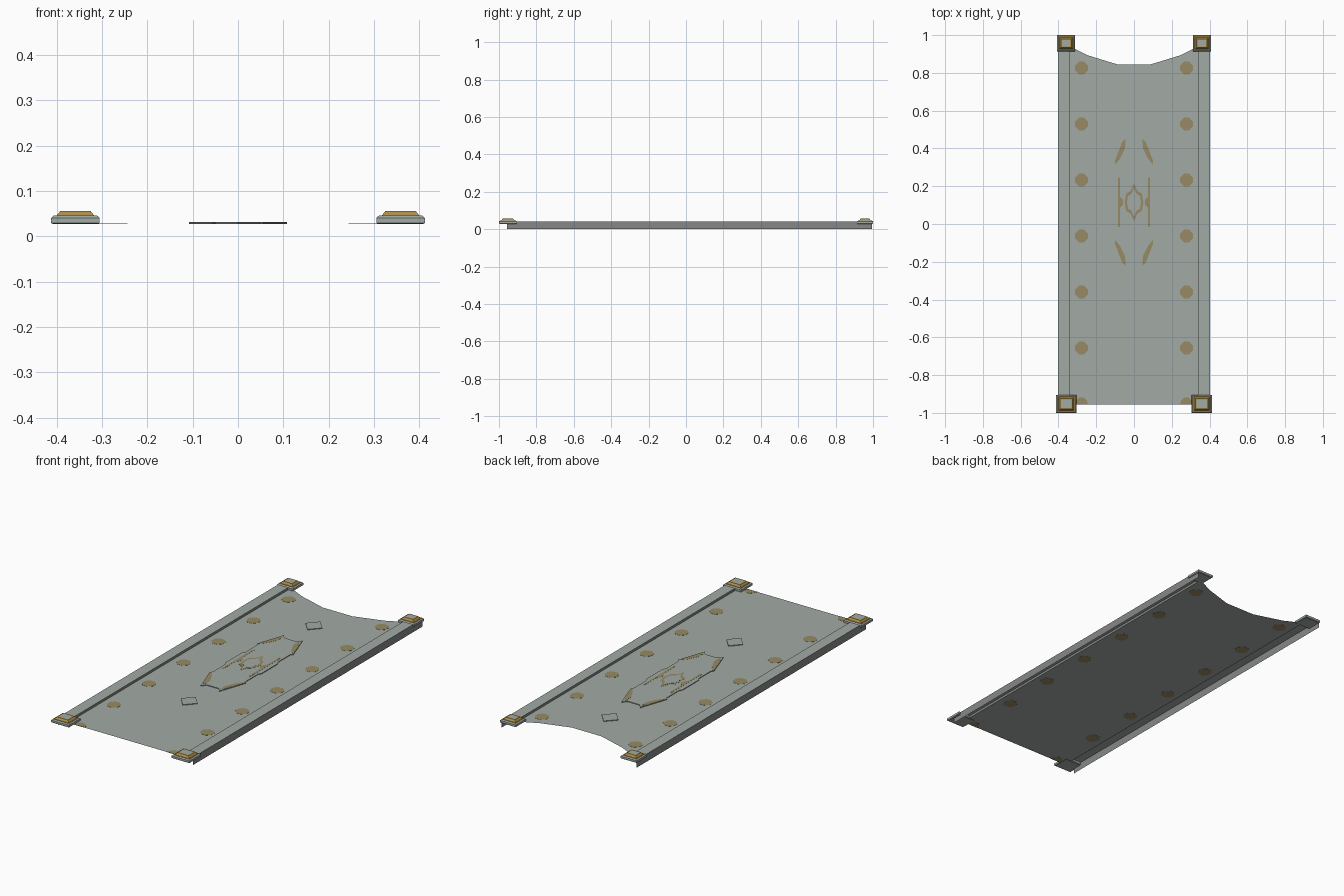
import bpy, bmesh, math

if "Cube" in bpy.data.objects:
    bpy.data.objects.remove(bpy.data.objects["Cube"])


def material(name, rgb):
    m = bpy.data.materials.new(name)
    m.diffuse_color = (*rgb, 1)
    m.use_nodes = True
    m.node_tree.nodes["Principled BSDF"].inputs["Base Color"].default_value = m.diffuse_color
    return m


GREY = material("grey green", (0.36, 0.41, 0.375))
STEEL = material("dark steel", (0.24, 0.25, 0.245))
BRONZE = material("dull bronze", (0.31, 0.255, 0.125))
GOLD = material("gold", (0.42, 0.27, 0.065))
SHEET_Z = 0.028
MID_Y = 0.115     # centre of the emblem


def finish(name, bm, mats):
    me = bpy.data.meshes.new(name)
    bm.to_mesh(me)
    bm.free()
    for m in mats:
        me.materials.append(m)
    ob = bpy.data.objects.new(name, me)
    bpy.context.collection.objects.link(ob)
    return ob


def plate(name, pts, z0, z1, mat, side=None):
    """Flat outline, extruded from z0 to z1 when they differ."""
    bm = bmesh.new()
    f = bm.faces.new([bm.verts.new((x, y, z0)) for x, y in pts])
    if z1 > z0:
        r = bmesh.ops.extrude_face_region(bm, geom=[f])
        for v in r["geom"]:
            if isinstance(v, bmesh.types.BMVert):
                v.co.z = z1
        bmesh.ops.recalc_face_normals(bm, faces=bm.faces)
        for g in bm.faces:
            g.material_index = 0 if abs(g.normal.z) > 0.5 else 1
    else:
        f.normal_update()
        if f.normal.z < 0:
            f.normal_flip()
    return finish(name, bm, [mat, side or mat])


def ring(cx, cy, r, n=8):
    return [(cx + r * math.cos(math.tau * (i + 0.5) / n),
             cy + r * math.sin(math.tau * (i + 0.5) / n)) for i in range(n)]


# main sheet with the curved cut at the back
curve = [(0.34, 0.94), (0.312, 0.926), (0.245, 0.893), (0.088, 0.845)]
half = [(0.342, -0.955), (0.342, 0.94)] + curve[1:]
plate("sheet", half + [(-x, y) for x, y in reversed(half)], SHEET_Z, SHEET_Z, GREY)

# side rails: open channel with outer wall, top and inner step
for s, side in ((-1, "left"), (1, "right")):
    bm = bmesh.new()
    prof = [(0.402, 0.0), (0.402, 0.041), (0.342, 0.041), (0.342, SHEET_Z)]
    a = [bm.verts.new((s * x, -0.957, z)) for x, z in prof]
    b = [bm.verts.new((s * x, 0.995, z)) for x, z in prof]
    for i in range(3):
        q = [a[i], b[i], b[i + 1], a[i + 1]]
        f = bm.faces.new(q if s < 0 else q[::-1])
        f.normal_update()
        f.material_index = 0 if i == 1 else 1
    # make the normals face outward and up
    if sum(f.normal.z for f in bm.faces) < 0:
        bmesh.ops.reverse_faces(bm, faces=bm.faces)
    finish(side + "_rail", bm, [GREY, STEEL])


# stepped corner caps
def corner_cap(name, cx, cy, hx, hy):
    layers = [(0.004, 0.027), (0.0, 0.030), (0.0, 0.041), (0.006, 0.046),
              (0.012, 0.046), (0.020, 0.056), (0.026, 0.056)]
    bm = bmesh.new()
    rows = []
    for inset, z in layers:
        x, y = hx - inset, hy - inset
        rows.append([bm.verts.new((cx + i * x, cy + j * y, z))
                     for i, j in ((-1, -1), (1, -1), (1, 1), (-1, 1))])
    for k in range(len(rows) - 1):
        for i in range(4):
            j = (i + 1) % 4
            f = bm.faces.new((rows[k][i], rows[k][j], rows[k + 1][j], rows[k + 1][i]))
            f.material_index = 1 if k >= 3 else 0
    bm.faces.new(rows[-1])
    bm.faces.new(rows[0][::-1])
    finish(name, bm, [GREY, GOLD])


for s, side in ((-1, "left"), (1, "right")):
    corner_cap("front_cap_" + side, s * 0.3585, -0.952, 0.0535, 0.048)
    corner_cap("back_cap_" + side, s * 0.3595, 0.957, 0.0475, 0.043)

# rows of bronze studs, seen from both sides of the sheet
for s, side in ((-1, "left"), (1, "right")):
    for i in range(6):
        plate(f"stud_{side}_{i}", ring(s * 0.278, 0.826 - 0.2965 * i, 0.036),
              SHEET_Z - 0.0008, SHEET_Z + 0.0008, BRONZE)
    pts = [(s * (0.278 + 0.034 * c), y) for c, y in
           ((-1, -0.955), (1, -0.955), (0.85, -0.935), (0.35, -0.918),
            (-0.35, -0.918), (-0.85, -0.935))]
    plate("half_stud_" + side, pts, SHEET_Z - 0.0008, SHEET_Z + 0.0008, BRONZE)

# raised central emblem plate
quarter = [(0.108, 0.07), (0.098, 0.085), (0.098, 0.19), (0.108, 0.2),
           (0.055, 0.355), (0.036, 0.33)]
right = [(x, -y) for x, y in reversed(quarter)] + quarter
outline = right + [(-x, y) for x, y in reversed(right)]
plate("emblem", [(x, MID_Y + y) for x, y in outline], SHEET_Z, 0.0315, GREY, STEEL)

# gold slivers on the emblem
TOP = 0.0315
for s, sx in ((-1, "left"), (1, "right")):
    for t, sy in ((-1, "front"), (1, "back")):
        pts = [(0.1, 0.2), (0.1, 0.222), (0.062, 0.32), (0.045, 0.335), (0.047, 0.285), (0.075, 0.23)]
        plate(f"sliver_{sx}_{sy}", [(s * x, MID_Y + t * y) for x, y in pts],
              TOP, TOP + 0.0006, BRONZE)
    bar = [(0.074, -0.13), (0.084, -0.13), (0.084, 0.13), (0.074, 0.13),
           (0.074, 0.03), (0.058, 0.012), (0.058, -0.012), (0.074, -0.03)]
    plate("side_bar_" + sx, [(s * x, MID_Y + y) for x, y in bar],
          TOP, TOP + 0.0006, BRONZE)

# central gold medallion with a grey middle
med = [(0, 0.1), (0.018, 0.06), (0.042, 0.045), (0.05, 0),
       (0.042, -0.045), (0.018, -0.06), (0, -0.1)]
med += [(-x, y) for x, y in reversed(med[1:-1])]
plate("medallion", [(x, MID_Y + y) for x, y in med], TOP, TOP + 0.0004, BRONZE)
plate("medallion_centre", [(x * 0.75, MID_Y + y * 0.75) for x, y in med],
      TOP, TOP + 0.0008, GREY)

# small raised diamonds ahead of and behind the emblem
for t, sy in ((-1, "front"), (1, "back")):
    y = MID_Y + t * 0.53
    plate("diamond_" + sy, [(0, y - 0.055), (0.05, y), (0, y + 0.055), (-0.05, y)],
          SHEET_Z, 0.0315, GREY, STEEL)
